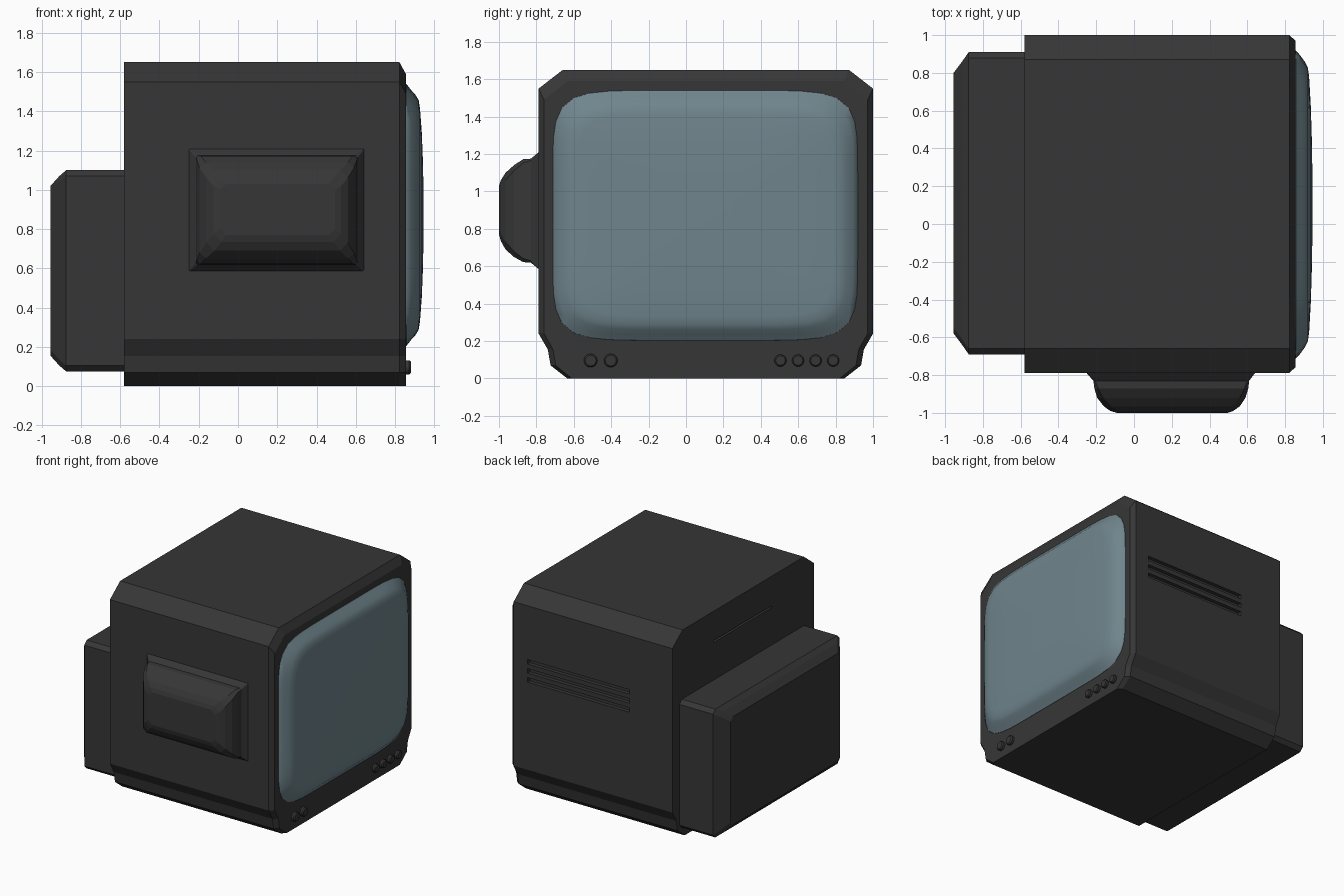
import bpy, bmesh, math

if "Cube" in bpy.data.objects:
    bpy.data.objects.remove(bpy.data.objects["Cube"])


def material(name, rgb):
    m = bpy.data.materials.new(name)
    m.diffuse_color = (*rgb, 1)
    m.use_nodes = True
    m.node_tree.nodes["Principled BSDF"].inputs["Base Color"].default_value = m.diffuse_color
    return m


CASE = material("charcoal plastic", (0.037, 0.037, 0.037))
GLASS = material("grey blue glass", (0.16, 0.235, 0.265))


def loft(name, rings, mat):
    """Skin a list of equal-length point rings and cap both ends."""
    bm = bmesh.new()
    vs = [[bm.verts.new(p) for p in r] for r in rings]
    n = len(vs[0])
    for a, b in zip(vs, vs[1:]):
        for i in range(n):
            bm.faces.new((a[i], a[(i + 1) % n], b[(i + 1) % n], b[i]))
    bm.faces.new(vs[0])
    bm.faces.new(vs[-1])
    bmesh.ops.recalc_face_normals(bm, faces=bm.faces[:])
    me = bpy.data.meshes.new(name)
    bm.to_mesh(me)
    bm.free()
    me.materials.append(mat)
    ob = bpy.data.objects.new(name, me)
    bpy.context.collection.objects.link(ob)
    return ob


def cut_rect(a0, a1, b0, b1, c):
    """Rectangle with chamfered corners."""
    return [(a0 + c, b0), (a1 - c, b0), (a1, b0 + c), (a1, b1 - c),
            (a1 - c, b1), (a0 + c, b1), (a0, b1 - c), (a0, b0 + c)]


def smooth(ob, angle):
    bpy.ops.object.select_all(action='DESELECT')
    ob.select_set(True)
    bpy.context.view_layer.objects.active = ob
    bpy.ops.object.shade_smooth_by_angle(angle=math.radians(angle))


# Main cabinet: half profile mirrored about y = YC
YC = 0.106
half = [(0.74, 0), (0.83, 0.07), (0.845, 0.155), (0.894, 0.24),
        (0.894, 1.55), (0.765, 1.65)]
profile = [(YC + w, z) for w, z in half] + [(YC - w, z) for w, z in reversed(half)]


def front_edge(y, z):
    y = YC + (y - YC) * 0.967
    return y, z - 0.06 if z > 1 else z


cabinet = loft("cabinet", [
    [(-0.58, y, z) for y, z in profile],
    [(0.822, y, z) for y, z in profile],
    [(0.855, *front_edge(y, z)) for y, z in profile]], CASE)

# Vent slots: three in the side, one thin one in the back
slots = [(-0.2, 0.70, 0.97, 1.05, z, z + 0.036) for z in (0.94, 1.012, 1.084)]
slots.append((-0.63, -0.55, -0.25, 0.48, 1.40, 1.415))
for x0, x1, y0, y1, z0, z1 in slots:
    cutter = loft("slot_cutter", [
        [(x0, y0, z), (x1, y0, z), (x1, y1, z), (x0, y1, z)] for z in (z0, z1)], CASE)
    cutter.hide_render = True
    mod = cabinet.modifiers.new("slot", 'BOOLEAN')
    mod.operation = 'DIFFERENCE'
    mod.solver = 'EXACT'
    mod.object = cutter
    bpy.context.view_layer.objects.active = cabinet
    bpy.ops.object.modifier_apply(modifier=mod.name)
    bpy.data.objects.remove(cutter)

# Tube housing on the back
loft("back_housing", [
    [(x, y, z) for y, z in cut_rect(-0.69 + i, 0.91 - i, 0.075 + j, 1.10 - j, 0.03)]
    for x, i, j in ((-0.56, 0, 0), (-0.875, 0, 0), (-0.91, 0.05, 0.03),
                    (-0.955, 0.11, 0.08))], CASE)

# Bulging side box: flared foot, short neck, rounded cover
side_rings = [  # y, x0, x1, z0, z1, corner
    (-0.77, -0.255, 0.645, 0.585, 1.21, 0.004),
    (-0.79, -0.25, 0.64, 0.587, 1.208, 0.004),
    (-0.83, -0.215, 0.61, 0.62, 1.175, 0.01),
    (-0.87, -0.21, 0.605, 0.622, 1.173, 0.02),
    (-0.92, -0.195, 0.59, 0.65, 1.14, 0.03),
    (-0.965, -0.16, 0.56, 0.69, 1.10, 0.04),
    (-0.99, -0.125, 0.525, 0.735, 1.06, 0.04),
    (-1.0, -0.09, 0.495, 0.77, 1.03, 0.03)]
loft("side_box", [[(x, y, z) for x, z in cut_rect(x0, x1, z0, z1, c)]
                  for y, x0, x1, z0, z1, c in side_rings], CASE)


# Domed screen made of rounded-rectangle rings
def screen_ring(x, hy, hz, n=72, power=7):
    pts = []
    for i in range(n):
        a = 2 * math.pi * (i + 0.5) / n
        c, s = math.cos(a), math.sin(a)
        r = (abs(c) ** power + abs(s) ** power) ** (-1 / power)
        pts.append((x, 0.103 + hy * r * c, 0.872 + hz * r * s))
    return pts


screen = loft("screen", [screen_ring(*r) for r in (
    (0.83, 0.82, 0.672), (0.857, 0.815, 0.668), (0.88, 0.79, 0.638),
    (0.905, 0.755, 0.61), (0.92, 0.725, 0.585), (0.927, 0.68, 0.54),
    (0.936, 0.52, 0.42), (0.942, 0.33, 0.27), (0.945, 0.13, 0.11))], GLASS)
smooth(screen, 40)

# Control knobs along the chin
for k, (y, r) in enumerate([(-0.51, 0.036), (-0.402, 0.036)]
                           + [(0.505 + 0.094 * i, 0.032) for i in range(4)]):
    knob = loft(f"knob_{k + 1}", [
        [(x, y + q * math.cos(i * math.pi / 10), 0.096 + q * math.sin(i * math.pi / 10))
         for i in range(20)] for x, q in ((0.84, r), (0.872, r), (0.88, r * 0.8))], CASE)
    smooth(knob, 35)
